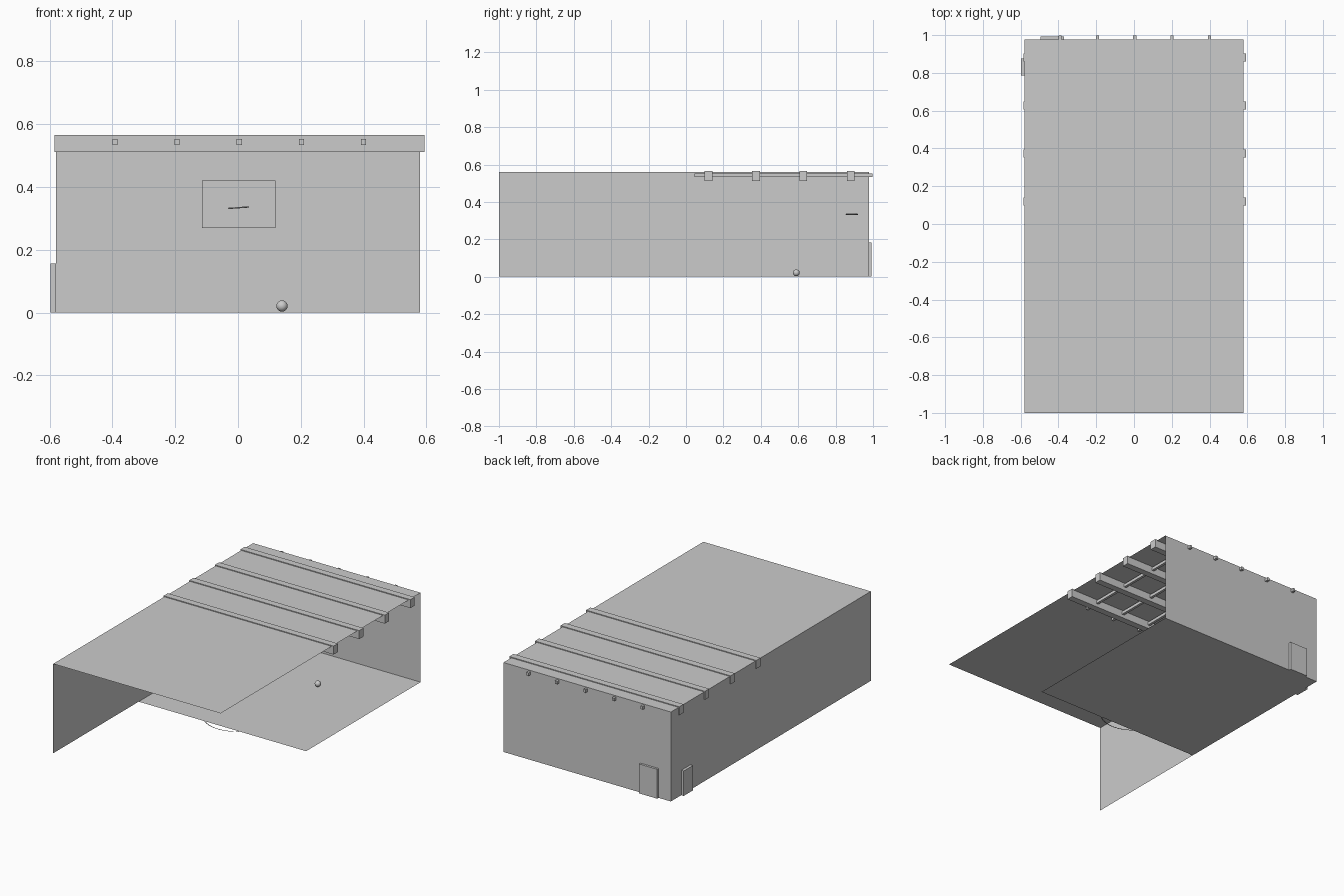
import bpy, bmesh
from math import sin, cos, pi, radians

if "Cube" in bpy.data.objects:
    bpy.data.objects.remove(bpy.data.objects["Cube"])


def mesh_object(name, bm):
    me = bpy.data.meshes.new(name)
    bm.to_mesh(me)
    bm.free()
    ob = bpy.data.objects.new(name, me)
    bpy.context.collection.objects.link(ob)
    return ob


def sheet(name, *corners):
    bm = bmesh.new()
    bm.faces.new([bm.verts.new(c) for c in corners])
    return mesh_object(name, bm)


def box(name, x, y, z):
    bm = bmesh.new()
    bmesh.ops.create_cube(bm, size=1)
    for v in bm.verts:
        for i, (lo, hi) in enumerate((x, y, z)):
            v.co[i] = lo + (v.co[i] + 0.5) * (hi - lo)
    return mesh_object(name, bm)


def flat_ring(name, r_in, r_out, n=48):
    bm = bmesh.new()
    rings = [[bm.verts.new((r * cos(2 * pi * i / n), r * sin(2 * pi * i / n), 0))
              for i in range(n)] for r in (r_in, r_out)]
    for i in range(n):
        j = (i + 1) % n
        bm.faces.new((rings[0][i], rings[1][i], rings[1][j], rings[0][j]))
    return mesh_object(name, bm)


W, FRONT, BACK, TOP = 0.58, -1.0, 0.978, 0.56

# Open room shell: half-length floor, full ceiling, one side wall
sheet("floor", (-W, -0.154, 0), (W, -0.154, 0), (W, BACK, 0), (-W, BACK, 0))
sheet("ceiling", (-W, FRONT, TOP), (-W, BACK, TOP), (W, BACK, TOP), (W, FRONT, TOP))
sheet("side_wall", (-W, FRONT, 0), (-W, BACK, 0), (-W, BACK, TOP), (-W, FRONT, TOP))

# Back wall in three horizontal bands
levels = (0, 0.33, 0.46, TOP)
for i, (lo, hi) in enumerate(zip(levels, levels[1:])):
    sheet(f"back_wall_band_{i}", (-W, BACK, lo), (W, BACK, lo), (W, BACK, hi), (-W, BACK, hi))

# Roof beams across and along the room
for i in range(4):
    y = 0.12 + 0.2535 * i
    box(f"cross_beam_{i}", (-0.585, 0.593), (y - 0.021, y + 0.021), (0.512, 0.565))
for i in range(5):
    x = -0.391 + 0.1975 * i
    box(f"long_beam_{i}", (x - 0.008, x + 0.008), (0.045, 0.998), (0.534, 0.553))

# Doors on the outside of the walls
box("back_door", (-0.495, -0.37), (0.976, 0.992), (0, 0.184))
box("side_door", (-0.597, -0.579), (0.785, 0.875), (0, 0.156))

# Backboard and hoop
sheet("backboard", (-0.115, 0.921, 0.27), (0.12, 0.921, 0.27),
      (0.12, 0.921, 0.42), (-0.115, 0.921, 0.42))
bpy.ops.mesh.primitive_torus_add(major_segments=24, minor_segments=6, major_radius=0.031,
                                 minor_radius=0.0025, location=(0.002, 0.887, 0.334),
                                 rotation=(0, radians(-4), 0))
bpy.context.object.name = "hoop_rim"

# Centre circle line, partly beyond the floor edge
circle = flat_ring("centre_circle", 0.186, 0.192)
circle.location = (0, -0.01, 0.001)

# Ball
bpy.ops.mesh.primitive_uv_sphere_add(segments=24, ring_count=12, radius=0.018,
                                     location=(0.14, 0.59, 0.021))
bpy.context.object.name = "ball"
bpy.ops.object.shade_smooth_by_angle()
